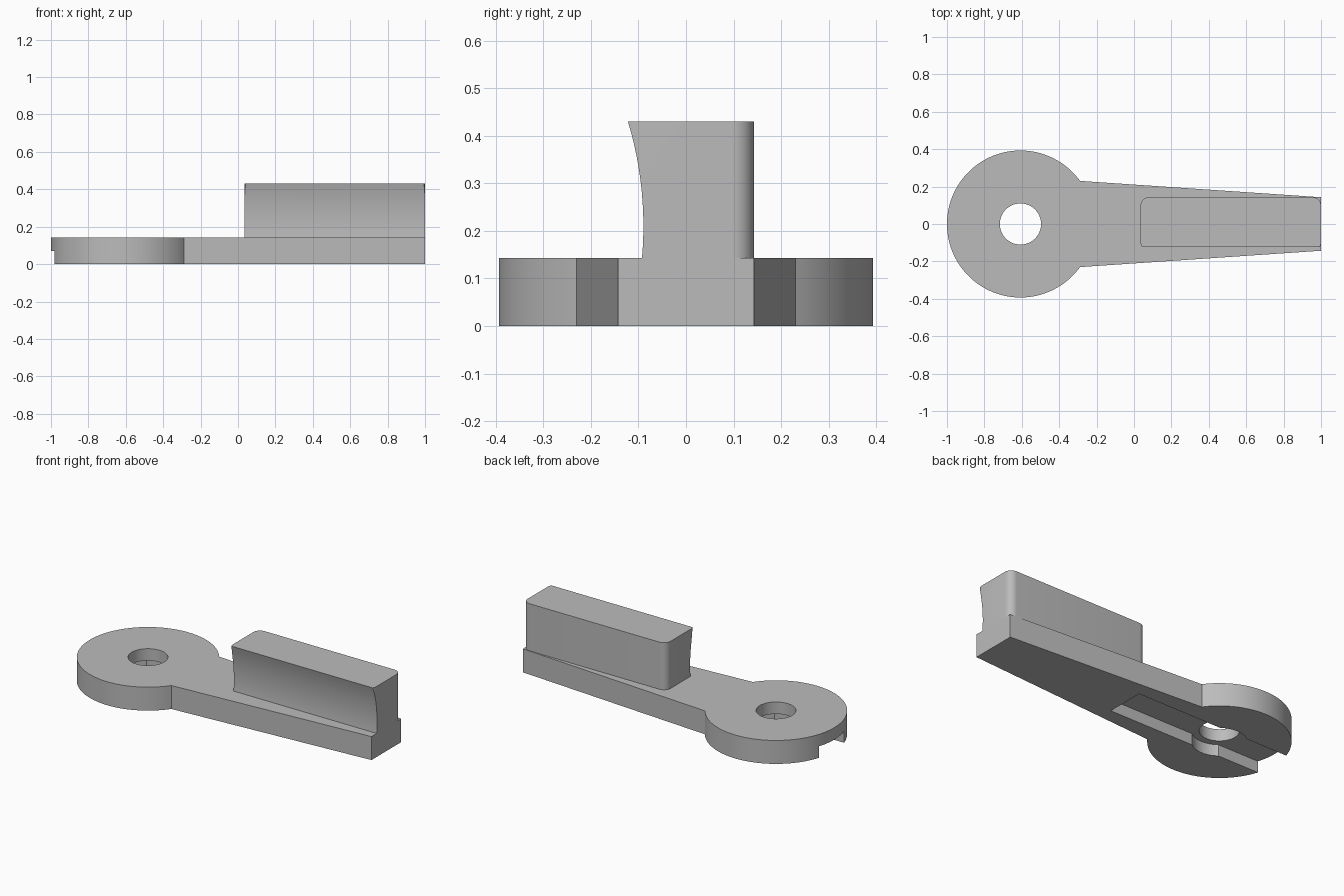
import bpy, bmesh
from math import sin, cos, atan2, radians, pi

cube = bpy.data.objects.get("Cube")
if cube:
    bpy.data.objects.remove(cube, do_unlink=True)

grey = bpy.data.materials.new("plain_grey")
grey.use_nodes = True
grey.diffuse_color = (0.5, 0.5, 0.5, 1)
grey.node_tree.nodes["Principled BSDF"].inputs["Base Color"].default_value = (0.5, 0.5, 0.5, 1)

HUB_X, HUB_R = -0.607, 0.393
THICK, TOP = 0.143, 0.43
TIP = 0.143  # half width of the arm tip


def arc(cx, cy, r, a0, a1, n):
    return [(cx + r * cos(a0 + (a1 - a0) * i / n),
             cy + r * sin(a0 + (a1 - a0) * i / n)) for i in range(n + 1)]


def circle(cx, cy, r, n=96):
    return arc(cx, cy, r, 0, 2 * pi, n)[:-1]


def prism(name, outline, lo, hi, along_x=False):
    """Extrude an outline along z, or a (y, z) outline along x."""
    bm = bmesh.new()
    verts = [bm.verts.new((lo, a, b) if along_x else (a, b, lo)) for a, b in outline]
    face = bm.faces.new(verts)
    new = bmesh.ops.extrude_face_region(bm, geom=[face])["geom"]
    shift = (hi - lo, 0, 0) if along_x else (0, 0, hi - lo)
    bmesh.ops.translate(bm, vec=shift, verts=[v for v in new if isinstance(v, bmesh.types.BMVert)])
    bmesh.ops.recalc_face_normals(bm, faces=bm.faces)
    mesh = bpy.data.meshes.new(name)
    bm.to_mesh(mesh)
    bm.free()
    mesh.materials.append(grey)
    obj = bpy.data.objects.new(name, mesh)
    bpy.context.collection.objects.link(obj)
    return obj


def activate(obj):
    bpy.ops.object.select_all(action="DESELECT")
    obj.select_set(True)
    bpy.context.view_layer.objects.active = obj


def cut(obj, cutter):
    mod = obj.modifiers.new("cut", "BOOLEAN")
    mod.operation, mod.solver, mod.object = "DIFFERENCE", "EXACT", cutter
    activate(obj)
    bpy.ops.object.modifier_apply(modifier=mod.name)
    bpy.data.objects.remove(cutter, do_unlink=True)


# Round hub with a tapered arm, as one plate
neck = atan2(0.23, 0.318)
plate = prism("hub_and_arm",
              arc(HUB_X, 0, HUB_R, neck, 2 * pi - neck, 96) + [(1, -TIP), (1, TIP)], 0, THICK)

# Through hole, underside slot and round recess
cut(plate, prism("hole_cutter", circle(HUB_X, 0, 0.11), -0.1, 0.3))
cut(plate, prism("slot_cutter", [(-1.1, -0.12), (0.064, -0.12), (0.064, 0.12), (-1.1, 0.12)], -0.1, 0.07))
cut(plate, prism("recess_cutter", circle(HUB_X, 0, 0.152), -0.1, 0.07))

# Upright grip block with rounded corners
X0, X1, R = 0.035, 1.0, 0.045
corners = [(X1 - R, TIP - R), (X0 + R, TIP - R), (X0 + R, R - TIP), (X1 - R, R - TIP)]
outline = []
for i, (cx, cy) in enumerate(corners):
    outline += arc(cx, cy, R, i * pi / 2, (i + 1) * pi / 2, 10)
grip = prism("grip", outline, THICK, TOP)

# Scooped front of the grip
SCOOP = 0.76
cut(grip, prism("scoop_cutter", circle(-0.0895 - SCOOP, 0.21, SCOOP, 192), -0.5, 1.5, True))

for obj in (plate, grip):
    activate(obj)
    bpy.ops.object.shade_smooth_by_angle(angle=radians(30))
